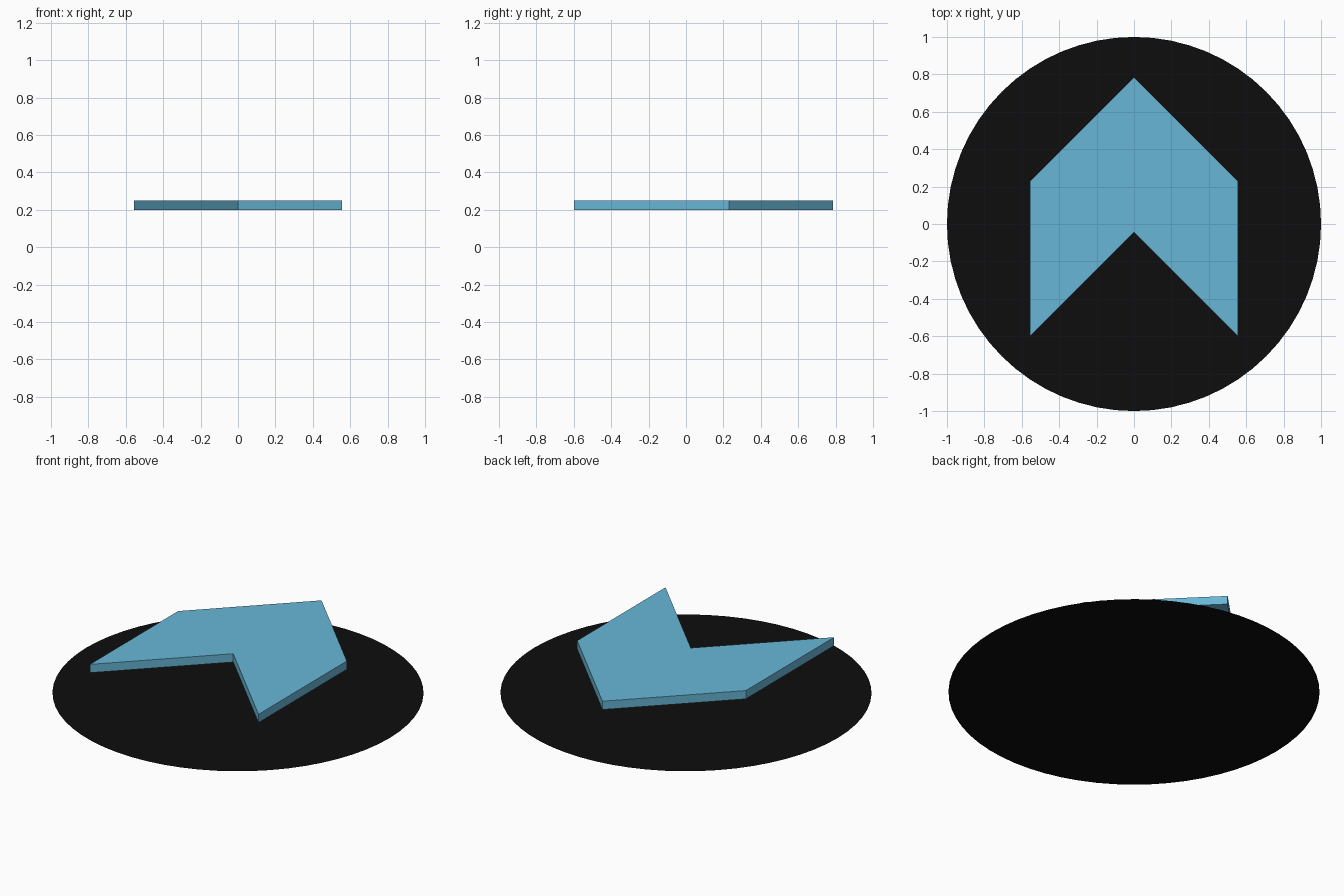
import bpy
import bmesh

if "Cube" in bpy.data.objects:
    bpy.data.objects.remove(bpy.data.objects["Cube"])


def add_part(name, bm, color):
    bmesh.ops.recalc_face_normals(bm, faces=bm.faces[:])
    mesh = bpy.data.meshes.new(name)
    bm.to_mesh(mesh)
    bm.free()
    mat = bpy.data.materials.new(name + "_color")
    mat.diffuse_color = color
    mat.use_nodes = True
    mat.node_tree.nodes["Principled BSDF"].inputs["Base Color"].default_value = mat.diffuse_color
    mesh.materials.append(mat)
    obj = bpy.data.objects.new(name, mesh)
    bpy.context.collection.objects.link(obj)
    return obj


# Flat round base, a single sheet with no thickness
bm = bmesh.new()
bmesh.ops.create_circle(bm, cap_ends=True, segments=64, radius=1.0)
add_part("base_disc", bm, (0.004, 0.004, 0.004, 1))

# Floating chevron arrow, mirrored profile extruded upward
half_width, tip, shoulder, notch, tail = 0.555, 0.785, 0.23, -0.045, -0.60
profile = [(0, tip), (-half_width, shoulder), (-half_width, tail),
           (0, notch), (half_width, tail), (half_width, shoulder)]
bm = bmesh.new()
face = bm.faces.new([bm.verts.new((x, y, 0.20)) for x, y in profile])
top = bmesh.ops.extrude_face_region(bm, geom=[face], use_keep_orig=True)
top_verts = [g for g in top["geom"] if isinstance(g, bmesh.types.BMVert)]
bmesh.ops.translate(bm, verts=top_verts, vec=(0, 0, 0.05))
add_part("arrow_plate", bm, (0.14, 0.47, 0.68, 1))
